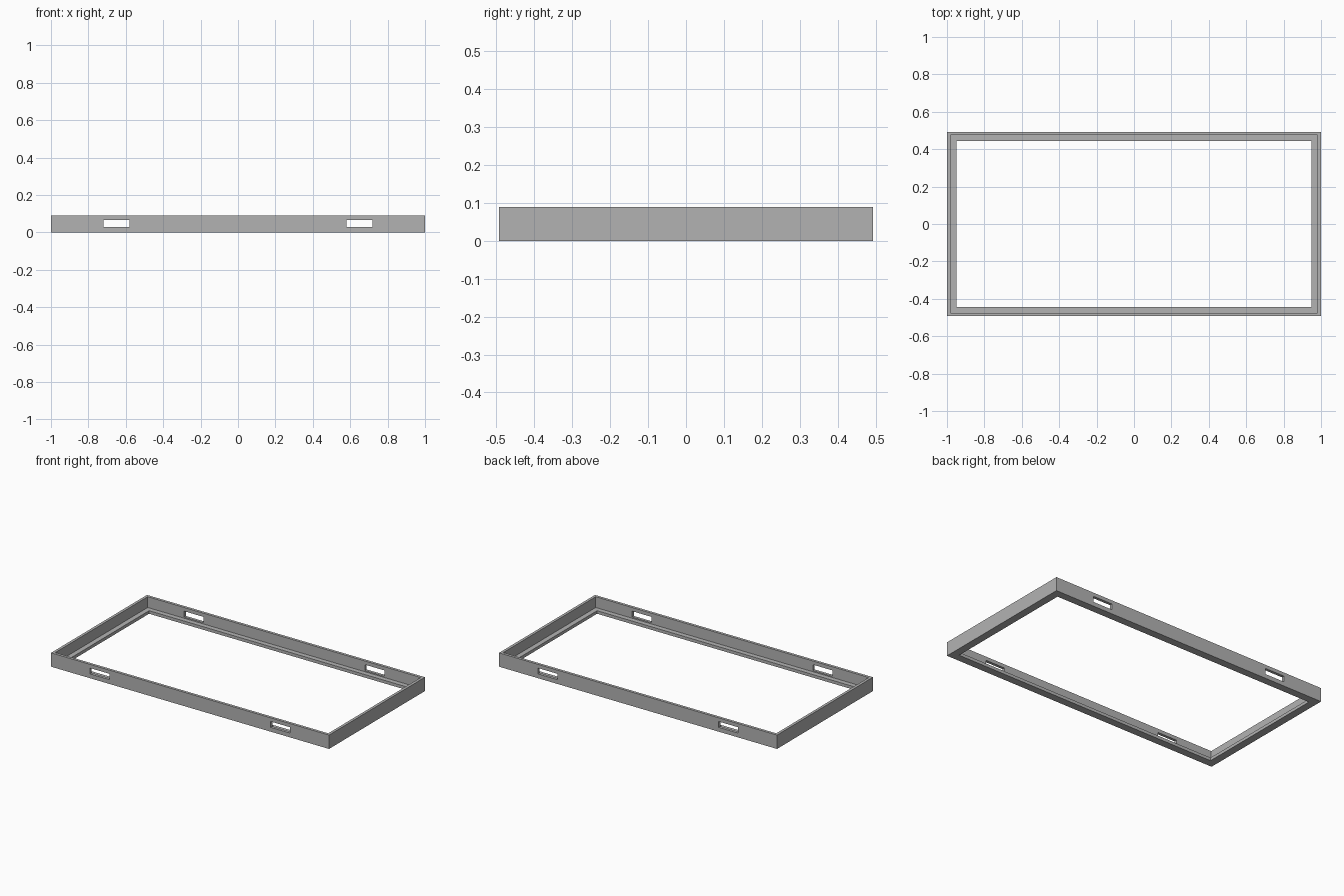
import bpy
import bmesh

HALF_X, HALF_Y, HEIGHT = 1.0, 0.493, 0.09
WALL, LEDGE, LEDGE_TOP = 0.018, 0.05, 0.02
SLOT_X, SLOT_Z, SLOT_W, SLOT_H = 0.65, 0.047, 0.14, 0.038

cube = bpy.data.objects.get("Cube")
if cube:
    bpy.data.objects.remove(cube, do_unlink=True)

grey = bpy.data.materials.new("grey")
grey.use_nodes = True
colour = (0.45, 0.45, 0.45, 1)
grey.diffuse_color = colour
grey.node_tree.nodes["Principled BSDF"].inputs["Base Color"].default_value = colour


def add_object(name, bm):
    bmesh.ops.recalc_face_normals(bm, faces=bm.faces)
    mesh = bpy.data.meshes.new(name)
    bm.to_mesh(mesh)
    bm.free()
    mesh.materials.append(grey)
    obj = bpy.data.objects.new(name, mesh)
    bpy.context.collection.objects.link(obj)
    return obj


# Frame: L-shaped section (inset, height) carried around the rectangle
profile = [(0, 0), (0, HEIGHT), (WALL, HEIGHT), (WALL, LEDGE_TOP),
           (LEDGE, LEDGE_TOP), (LEDGE, 0)]
corners = [(-1, -1), (1, -1), (1, 1), (-1, 1)]
bm = bmesh.new()
rings = [[bm.verts.new((sx * (HALF_X - d), sy * (HALF_Y - d), z))
          for sx, sy in corners] for d, z in profile]
for i, ring in enumerate(rings):
    following = rings[(i + 1) % len(rings)]
    for j in range(4):
        k = (j + 1) % 4
        bm.faces.new((ring[j], ring[k], following[k], following[j]))
frame = add_object("frame", bm)

# Slots through the front and back walls
bm = bmesh.new()
for side_x in (-1, 1):
    for side_y in (-1, 1):
        verts = bmesh.ops.create_cube(bm, size=1)["verts"]
        bmesh.ops.scale(bm, verts=verts, vec=(SLOT_W, WALL * 3, SLOT_H))
        bmesh.ops.translate(bm, verts=verts, vec=(
            side_x * SLOT_X, side_y * (HALF_Y - WALL / 2), SLOT_Z))
cutter = add_object("slot_cutter", bm)
cutter.hide_render = True
cutter.hide_viewport = True

cut = frame.modifiers.new("slots", "BOOLEAN")
cut.operation = "DIFFERENCE"
cut.solver = "EXACT"
cut.object = cutter

# Bake the cut and discard the cutter
bpy.context.view_layer.update()
graph = bpy.context.evaluated_depsgraph_get()
baked = bpy.data.meshes.new_from_object(frame.evaluated_get(graph))
frame.modifiers.clear()
frame.data = baked
bpy.data.objects.remove(cutter, do_unlink=True)
